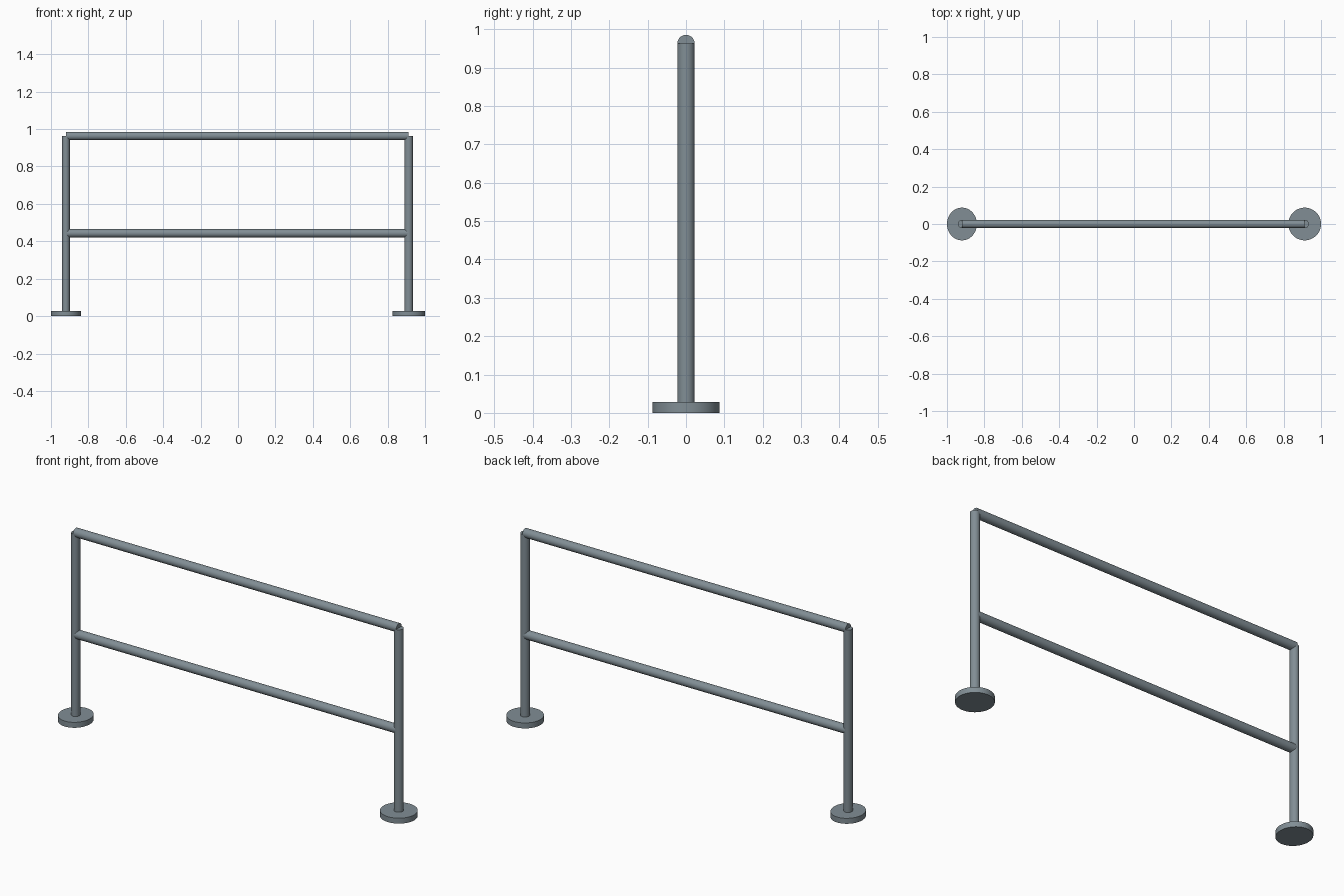
import bpy
import math

if "Cube" in bpy.data.objects:
    bpy.data.objects.remove(bpy.data.objects["Cube"])

steel = bpy.data.materials.new("blue grey steel")
steel.diffuse_color = (0.22, 0.27, 0.30, 1)
steel.use_nodes = True
steel.node_tree.nodes["Principled BSDF"].inputs["Base Color"].default_value = steel.diffuse_color


def rod(name, loc, radius, length, rot=(0, 0, 0), squash=1.0, sides=48):
    """Smooth capped cylinder centred on loc, optionally narrowed in x."""
    bpy.ops.mesh.primitive_cylinder_add(vertices=sides, radius=radius, depth=length,
                                        location=loc, rotation=rot)
    ob = bpy.context.object
    ob.name = name
    ob.scale.x = squash
    ob.data.materials.append(steel)
    bpy.ops.object.shade_smooth_by_angle(angle=math.radians(35))
    return ob


LEFT, RIGHT = -0.92, 0.9125
TUBE = 0.0225
FOOT, FOOT_H = 0.0875, 0.028
POST_TOP = 0.963

# Posts standing on round floor flanges; the left pair is slightly narrower
for side, x, squash in (("left", LEFT, 0.915), ("right", RIGHT, 1.0)):
    rod(side + "_flange", (x, 0, FOOT_H / 2), FOOT, FOOT_H, squash=squash)
    rod(side + "_post", (x, 0, (FOOT_H + POST_TOP) / 2), TUBE, POST_TOP - FOOT_H,
        squash=squash)

# Horizontal rails running between the post centres
for name, z in (("top_rail", 0.963), ("middle_rail", 0.443)):
    rod(name, ((LEFT + RIGHT) / 2, 0, z), TUBE, RIGHT - LEFT,
        rot=(0, math.pi / 2, 0))
